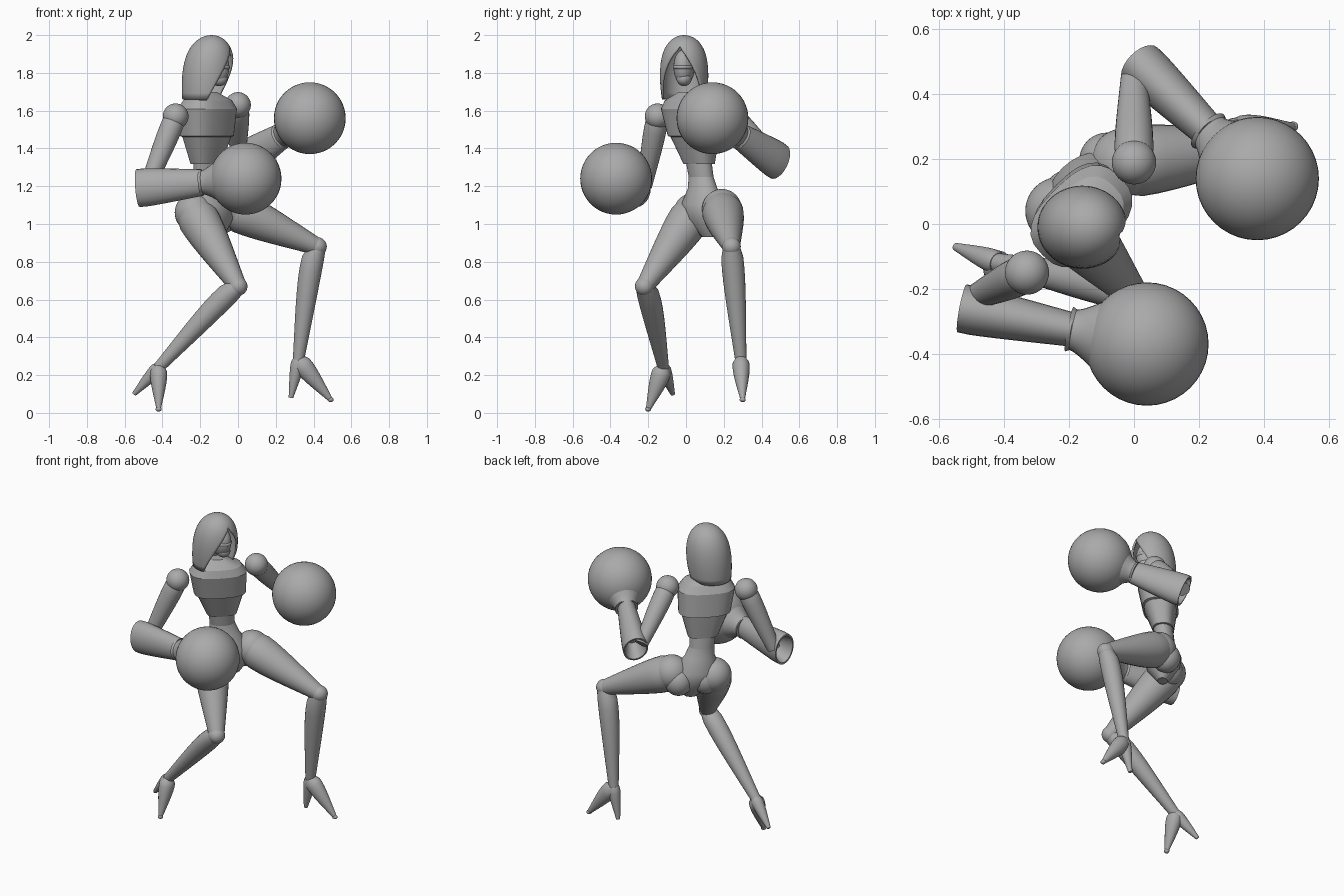
import bpy, bmesh, math
from mathutils import Vector

default_cube = bpy.data.objects.get("Cube")
if default_cube:
    bpy.data.objects.remove(default_cube)

grey = bpy.data.materials.new("plain_grey")
grey.use_nodes = True
grey.diffuse_color = (.4, .4, .4, 1)
grey.node_tree.nodes["Principled BSDF"].inputs["Base Color"].default_value = grey.diffuse_color

UP = Vector((0, 0, 1))
BODY_LEFT = Vector((1, 1, 0)).normalized()
BODY_FRONT = Vector((1, -1, 0)).normalized()


def finish(name, bm, sharp_angle):
    bmesh.ops.remove_doubles(bm, verts=bm.verts, dist=.0005)
    bmesh.ops.recalc_face_normals(bm, faces=bm.faces)
    mesh = bpy.data.meshes.new(name)
    bm.to_mesh(mesh)
    bm.free()
    mesh.materials.append(grey)
    mesh.shade_smooth()
    mesh.set_sharp_from_angle(angle=math.radians(sharp_angle))
    part = bpy.data.objects.new(name, mesh)
    bpy.context.collection.objects.link(part)
    return part


def bridge(bm, loops):
    for lower, upper in zip(loops, loops[1:]):
        for left, right in zip(range(len(lower)), range(1, len(lower))):
            bm.faces.new((lower[left], lower[right], upper[right], upper[left]))


def loft(name, rings, boxiness=1, sharp_angle=40, sides=24):
    """Skin closed rings, each given as centre, first half axis, second half axis."""
    bm = bmesh.new()
    loops = []
    for centre, first, second in rings:
        loop = []
        for step in range(sides):
            turn = math.tau * step / sides
            across, along = (math.copysign(abs(value) ** boxiness, value)
                             for value in (math.cos(turn), math.sin(turn)))
            loop.append(bm.verts.new(centre + first * across + second * along))
        loops.append(loop)
    bridge(bm, [loop + loop[:1] for loop in loops])
    bm.faces.new(loops[0])
    bm.faces.new(loops[-1])
    return finish(name, bm, sharp_angle)


def limb(name, start, end, thick, thin, bulge=0, flatness=1, sway=Vector(), hollow=False):
    """Tapered limb that swells near its start; hollow opens a socket at the start."""
    axis = (end - start).normalized()
    upward = (UP - axis * UP.dot(axis)).normalized()
    sideways = axis.cross(upward) * flatness

    def ring(along, scale=1):
        swell = math.sin(math.pi * math.sqrt(along))
        radius = (thick + (thin - thick) * along + bulge * swell) * scale
        return start.lerp(end, along) + sway * swell, upward * radius, sideways * radius

    rings = [ring(step / 10) for step in range(11)]
    if hollow:
        rings = [ring(.3, .6), ring(0, .88)] + rings
    return loft(name, rings)


def ball(name, centre, size, turn=0):
    bm = bmesh.new()
    bmesh.ops.create_uvsphere(bm, u_segments=40, v_segments=24, radius=1)
    part = finish(name, bm, 60)
    part.location, part.scale, part.rotation_euler.z = centre, size, turn


# Torso: boxy chest with a ledge under the bust, then waist and pelvis
waist = Vector((-.17, .08, 1.25))
throat = Vector((-.16, .01, 1.7))
crotch = Vector((-.12, .12, .93))


def torso(name, start, end, sections, depth, boxiness, sharp_angle):
    loft(name, [(start.lerp(end, height), BODY_LEFT * width, BODY_FRONT * width * depth)
                for height, width in sections], boxiness, sharp_angle)


torso("chest", waist, throat,
      [(.15, .09), (.47, .14), (.48, .155), (.8, .17), (.9, .14), (1, .05)], .68, .75, 25)
torso("midriff", waist, throat, [(0, .075), (.3, .08)], .75, 1, 40)
torso("pelvis", waist, crotch,
      [(0, .075), (.2, .09), (.45, .14), (.7, .13), (1, .04)], .75, 1, 50)
limb("neck", throat - UP * .05, throat + UP * .1, .055, .04)
hip_centre = Vector((-.14, .14, 1.04))
for side, direction in (("left", 1), ("right", -1)):
    ball(side + "_buttock", hip_centre + BODY_LEFT * direction * .08, (.085, .085, .09))

# Hood: rounded dome whose face opening widens towards the bottom
look = math.radians(-14)
hood_base = Vector((-.17, -.01, 1.66))
bm = bmesh.new()
rows = []
for level in range(17):
    lift = math.sin(level / 16 * math.pi / 2)
    radius = .14 * (1 - lift ** 4) ** .5 - .015 * (1 - lift) ** 4
    gap = 1.25 * max(0, 1 - lift / .8) ** .7
    centre = hood_base + Vector((.03 * lift, 0, .34 * lift))
    row = []
    for step in range(41):
        turn = look + gap + (math.tau - 2 * gap) * step / 40
        row.append(bm.verts.new(centre + Vector((math.cos(turn), math.sin(turn) * .94, 0)) * radius))
    rows.append(row)
bridge(bm, rows)
hood = finish("hood", bm, 50)
shell = hood.modifiers.new("thickness", "SOLIDIFY")
shell.thickness = .012
shell.offset = -1

# Masked face inside the hood
face = Vector((-.12, -.01, 1.83))
ball("face", face, (.075, .055, .095), look)
ball("mask_band", face, (.08, .058, .025), look)
ball("chin", face + Vector((.02, 0, -.06)), (.045, .04, .04), look)


# Arms: shoulder ball, upper arm, open sleeve and round glove
def build_arm(side, shoulder, elbow, sleeve_end, fist):
    shoulder, elbow, sleeve_end, fist = map(Vector, (shoulder, elbow, sleeve_end, fist))
    ball(side + "_shoulder", shoulder, (.068, .068, .068))
    limb(side + "_upper_arm", shoulder, elbow, .05, .04, bulge=.012)
    limb(side + "_sleeve", sleeve_end, sleeve_end.lerp(fist, .6), .1, .07,
         bulge=.005, flatness=.75, hollow=True)
    limb(side + "_glove_cuff", sleeve_end.lerp(fist, .58), sleeve_end.lerp(fist, .8),
         .07, .13, bulge=-.015)
    ball(side + "_glove", fist, (.19, .19, .19))


build_arm("right", shoulder=(-.33, -.15, 1.57), elbow=(-.48, -.22, 1.2),
          sleeve_end=(-.53, -.26, 1.19), fist=(.04, -.37, 1.24))
build_arm("left", shoulder=(0, .19, 1.63), elbow=(0, .46, 1.36),
          sleeve_end=(.02, .49, 1.33), fist=(.38, .14, 1.56))


# Legs: thigh, knee ball, calf and a high-heeled shoe
def build_leg(side, hip, knee, ankle, toe, heel):
    hip, knee, ankle, toe, heel = map(Vector, (hip, knee, ankle, toe, heel))
    backward = (heel - toe).normalized()
    ball(side + "_hip", hip, (.105, .105, .105))
    limb(side + "_thigh", hip, knee, .1, .046, bulge=.018)
    ball(side + "_knee", knee, (.05, .05, .05))
    limb(side + "_shin", knee, ankle, .045, .03, bulge=.018, sway=backward * .015)
    limb(side + "_shoe", ankle, toe, .035, .013, bulge=.02, flatness=.9)
    ball(side + "_toe_cap", toe, (.016, .016, .013))
    limb(side + "_heel", ankle, heel, .032, .012, bulge=.008)


build_leg("right", hip=(-.23, .04, 1.06), knee=(0, -.22, .67), ankle=(-.42, -.12, .24),
          toe=(-.42, -.2, .02), heel=(-.55, -.07, .1))
build_leg("left", hip=(-.03, .19, 1.08), knee=(.42, .24, .88), ankle=(.32, .29, .28),
          toe=(.49, .3, .07), heel=(.28, .3, .08))
